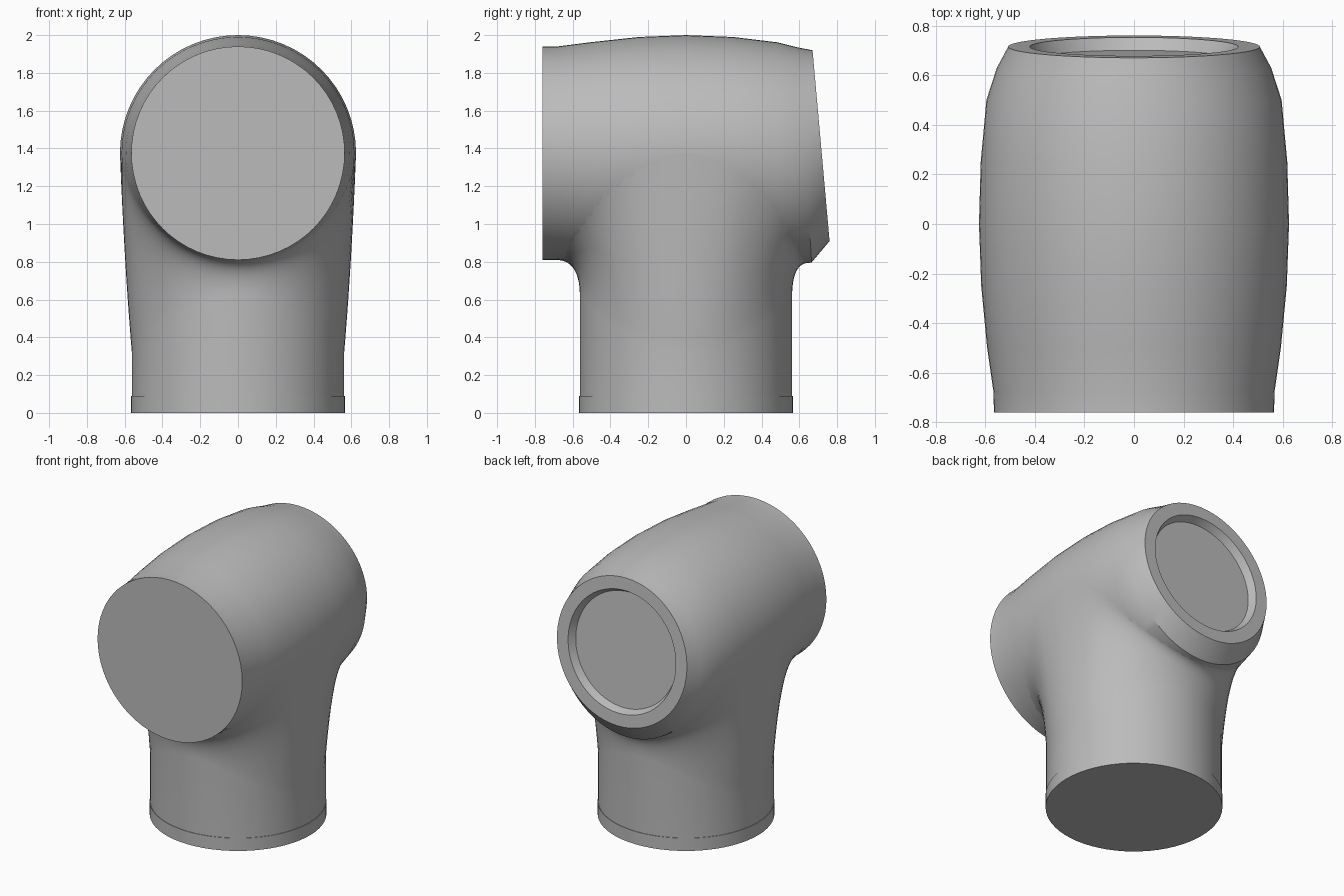
import bpy, bmesh
from math import sin, cos, pi, radians, asin
from mathutils import Vector

cube = bpy.data.objects.get("Cube")
if cube:
    bpy.data.objects.remove(cube)

SEG = 64
grey = bpy.data.materials.new("plain grey")
grey.use_nodes = True
colour = (0.5, 0.5, 0.5, 1)
grey.diffuse_color = colour
grey.node_tree.nodes["Principled BSDF"].inputs["Base Color"].default_value = colour


def loft(name, rings, cap_start=False, cap_end=False):
    """Skin a list of closed rings of points."""
    bm = bmesh.new()
    rows = [[bm.verts.new(p) for p in ring] for ring in rings]
    for a, b in zip(rows, rows[1:]):
        for i in range(SEG):
            j = (i + 1) % SEG
            bm.faces.new((a[i], a[j], b[j], b[i]))
    if cap_start:
        bm.faces.new(rows[0][::-1])
    if cap_end:
        bm.faces.new(rows[-1])
    mesh = bpy.data.meshes.new(name)
    bm.to_mesh(mesh)
    bm.free()
    mesh.materials.append(grey)
    ob = bpy.data.objects.new(name, mesh)
    bpy.context.collection.objects.link(ob)
    bpy.ops.object.select_all(action='DESELECT')
    ob.select_set(True)
    bpy.context.view_layer.objects.active = ob
    bpy.ops.object.shade_smooth_by_angle(angle=radians(32))
    return ob


# Barrel stations: y, centre height, half width, half height, tilt in degrees
STATIONS = [(-0.76, 1.375, 0.565, 0.565, 0), (-0.68, 1.375, 0.566, 0.565, 0),
            (-0.5, 1.375, 0.592, 0.588, 0), (-0.25, 1.375, 0.616, 0.615, 0),
            (0, 1.375, 0.625, 0.625, 0), (0.25, 1.375, 0.618, 0.615, 0),
            (0.5, 1.37, 0.595, 0.592, 1.5), (0.63, 1.365, 0.553, 0.57, 3.5),
            (0.715, 1.415, 0.507, 0.507, 5.1)]


def station(y):
    for a, b in zip(STATIONS, STATIONS[1:]):
        if y <= b[0]:
            t = (y - a[0]) / (b[0] - a[0])
            return [u + (v - u) * t for u, v in zip(a, b)]
    return STATIONS[-1]


def barrel_point(st, phi):
    """Point on a tilted station ring; phi runs from straight down towards +x."""
    y, cz, rx, rz, tilt = st
    h = -rz * cos(phi)
    tilt = radians(tilt)
    return Vector((rx * sin(phi), y - h * sin(tilt), cz + h * cos(tilt)))


def barrel_ring(st):
    return [barrel_point(st, 2 * pi * i / SEG) for i in range(SEG)]


def socket_ring(radius, depth):
    y, cz, _, _, tilt = STATIONS[-1]
    a = radians(tilt)
    return barrel_ring((y - depth * cos(a), cz - depth * sin(a), radius, radius, tilt))


# Horizontal barrel with a tilted rim and a shallow tapered socket at the back
rings = [barrel_ring(s) for s in STATIONS]
rings += [socket_ring(0.42, 0), socket_ring(0.395, 0.05)]
loft("barrel", rings, True, True)


# Vertical neck flowing into the underside of the barrel
def neck_curve(theta):
    c, s = cos(theta), sin(theta)
    side = c * c
    foot = Vector((0.562 * c, 0.562 * s, 0.62 - 0.3 * side))
    phi = pi / 2 * c
    top = barrel_point(station((0.62 if s > 0 else 0.69) * s), phi)
    r = 0.562 + 0.04 * side
    # handle lies on the barrel's tangent plane, kept above the neck
    drop = abs(top.x - r * c) * abs(sin(phi)) / max(cos(phi), 0.01)
    handle = Vector((r * c, r * s, max(top.z - drop, 0.79)))
    return foot, handle, top


curves = [neck_curve(2 * pi * i / SEG) for i in range(SEG)]
rings = [[Vector((f.x, f.y, 0.09)) for f, h, t in curves]]
STEPS = 14
for k in range(STEPS + 1):
    u = k / STEPS
    rings.append([f * (1 - u) ** 2 + h * 2 * u * (1 - u) + t * u * u
                  for f, h, t in curves])
loft("neck", rings)


# Slightly wider collar around the foot
def circle(radius, z):
    return [Vector((radius * cos(2 * pi * i / SEG), radius * sin(2 * pi * i / SEG), z))
            for i in range(SEG)]


loft("foot_collar", [circle(0.566, 0), circle(0.566, 0.09), circle(0.55, 0.09)], True)
